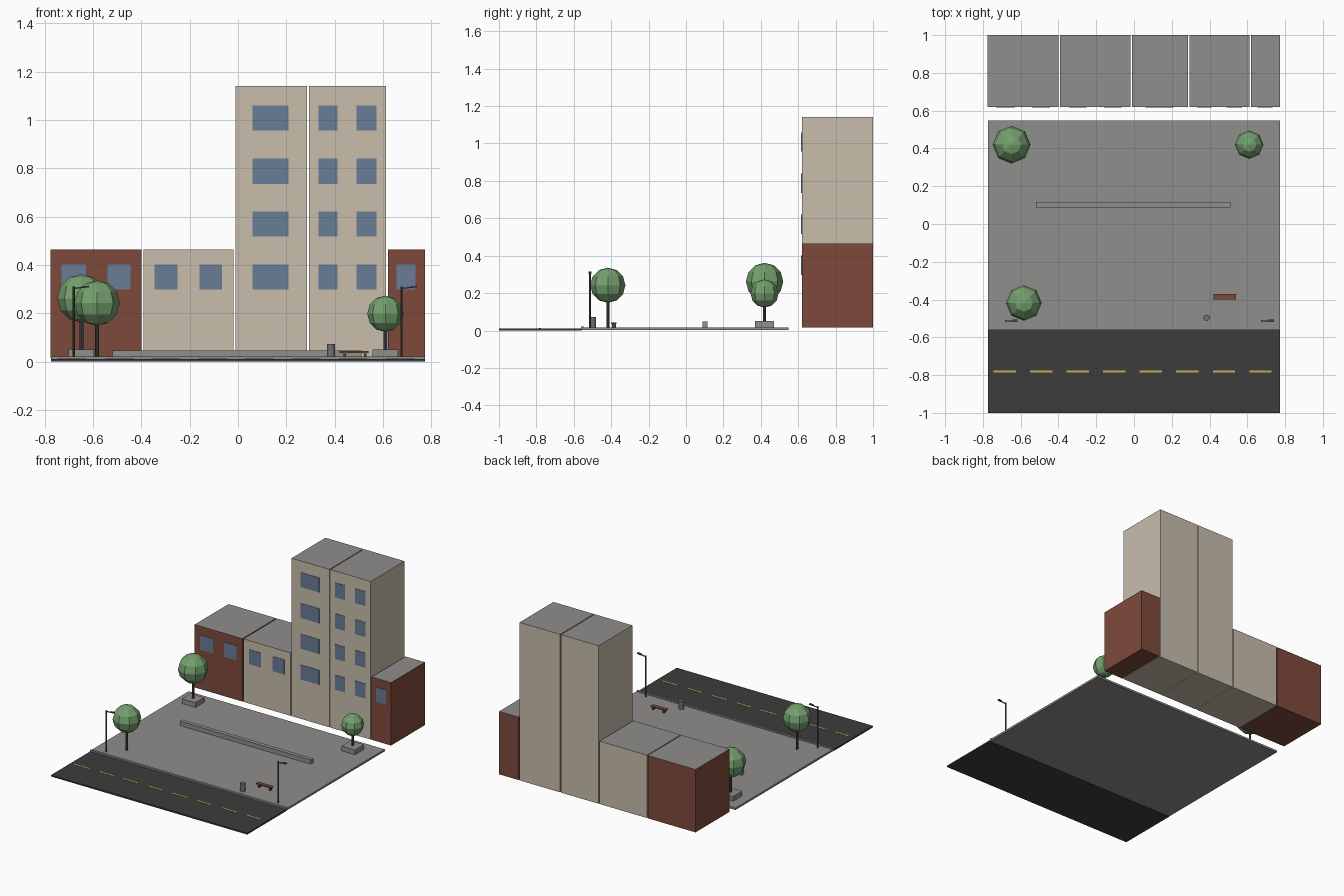
import bpy, bmesh, math
from mathutils import Vector

if "Cube" in bpy.data.objects:
    bpy.data.objects.remove(bpy.data.objects["Cube"], do_unlink=True)


def srgb(c):
    c /= 255
    return c / 12.92 if c <= 0.04045 else ((c + 0.055) / 1.055) ** 2.4


def material(name, r, g, b):
    m = bpy.data.materials.new(name)
    col = (srgb(r), srgb(g), srgb(b), 1)
    m.diffuse_color = col
    m.use_nodes = True
    m.node_tree.nodes["Principled BSDF"].inputs["Base Color"].default_value = col
    return m


CONCRETE = material("concrete grey", 143, 142, 140)
ASPHALT = material("asphalt", 60, 60, 60)
BRICK = material("brick red", 126, 74, 59)
BEIGE = material("beige plaster", 200, 190, 172)
GLASS = material("window blue", 104, 124, 150)
LEAF = material("leaf green", 116, 160, 110)
YELLOW = material("line yellow", 200, 180, 75)
METAL = material("dark metal", 75, 75, 75)
STEEL = material("bin grey", 112, 112, 112)


def finish(name, bm, *mats):
    me = bpy.data.meshes.new(name)
    bm.to_mesh(me)
    bm.free()
    for m in mats:
        me.materials.append(m)
    ob = bpy.data.objects.new(name, me)
    bpy.context.collection.objects.link(ob)
    return ob


def add_box(bm, x0, x1, y0, y1, z0, z1):
    vs = bmesh.ops.create_cube(bm, size=1)["verts"]
    for v in vs:
        v.co = Vector((x0 if v.co.x < 0 else x1,
                       y0 if v.co.y < 0 else y1,
                       z0 if v.co.z < 0 else z1))


def boxes(name, mat, *specs):
    bm = bmesh.new()
    for s in specs:
        add_box(bm, *s)
    return finish(name, bm, mat)


def cylinder(name, mat, x, y, z0, z1, r, sides=8):
    bm = bmesh.new()
    bmesh.ops.create_cone(bm, cap_ends=True, segments=sides, radius1=r,
                          radius2=r, depth=z1 - z0)
    bmesh.ops.translate(bm, verts=bm.verts, vec=(x, y, (z0 + z1) / 2))
    return finish(name, bm, mat)


# Ground: plaza, road, kerb and lane dashes
W, G = 0.773, 0.016
boxes("plaza", CONCRETE, (-W, W, -0.56, 0.548, 0.002, G))
boxes("road", ASPHALT, (-W, W, -1.0, -0.56, 0, 0.011))
boxes("kerb", CONCRETE, (-W, W, -0.561, -0.545, 0.002, 0.021))
boxes("lane_dashes", YELLOW, *[
    (-0.744 + 0.1935 * i, -0.626 + 0.1935 * i, -0.786, -0.775, 0.0105, 0.013)
    for i in range(8)])

# Buildings: grey roofs, coloured walls, thin window plates on the front
ROWS = [0.298, 0.517, 0.736, 0.956]
BUILDINGS = [
    ("left_brick_house", BRICK, -0.775, -0.399, 0.464, [(-0.73, -0.63), (-0.54, -0.444)]),
    ("left_plaster_house", BEIGE, -0.392, -0.018, 0.464, [(-0.345, -0.251), (-0.16, -0.067)]),
    ("wide_tower", BEIGE, -0.011, 0.286, 1.141, [(0.06, 0.209)]),
    ("narrow_tower", BEIGE, 0.293, 0.612, 1.141, [(0.333, 0.411), (0.49, 0.573)]),
    ("right_brick_house", BRICK, 0.62, 0.773, 0.464, [(0.655, 0.734)]),
]
for name, wall, x0, x1, top, cols in BUILDINGS:
    bm = bmesh.new()
    add_box(bm, x0, x1, 0.619, 1.0, G, top)
    bm.normal_update()
    for f in bm.faces:
        f.material_index = 1 if f.normal.z > 0.5 else 0
    finish(name, bm, wall, CONCRETE)
    rows = ROWS if top > 1 else ROWS[:1]
    boxes(name + "_windows", GLASS, *[
        (a, b, 0.616, 0.621, z, z + 0.104) for z in rows for a, b in cols])

# Low seating wall
boxes("low_wall", CONCRETE, (-0.52, 0.512, 0.087, 0.116, G, 0.047))

# Trees: faceted crown on a thin trunk, the back pair in planters
for name, x, y, z, r, planter in [
        ("back_left_tree", -0.648, 0.42, 0.262, 0.1, True),
        ("back_right_tree", 0.61, 0.42, 0.198, 0.075, True),
        ("front_tree", -0.583, -0.418, 0.242, 0.094, False)]:
    bm = bmesh.new()
    bmesh.ops.create_uvsphere(bm, u_segments=8, v_segments=6, radius=r)
    bmesh.ops.translate(bm, verts=bm.verts, vec=(x, y, z))
    finish(name + "_crown", bm, LEAF)
    cylinder(name + "_trunk", METAL, x, y, G, z - r * 0.8, 0.008)
    if planter:
        boxes(name + "_planter", CONCRETE,
              (x - 0.053, x + 0.053, y - 0.05, y + 0.05, G, 0.05))

# Street lamps: pole, rising arm and flat head
for side, x in (("left", 0.676), ("right", -0.68)):
    y = -0.513
    cylinder(side + "_lamp_pole", METAL, x, y, G, 0.31, 0.0045)
    bm = bmesh.new()
    add_box(bm, x, x + 0.05, y - 0.003, y + 0.003, 0.3, 0.305)
    add_box(bm, x + 0.036, x + 0.064, y - 0.007, y + 0.007, 0.3, 0.307)
    for v in bm.verts:
        v.co.z += (v.co.x - x) * 0.12
    finish(side + "_lamp_arm", bm, METAL)

# Bench and litter bin
boxes("bench_seat", BRICK, (0.421, 0.54, -0.4, -0.371, 0.036, 0.043))
boxes("bench_legs", METAL, *[(a - 0.005, a + 0.005, -0.396, -0.375, G, 0.036)
                             for a in (0.441, 0.526)])
cylinder("litter_bin", STEEL, 0.385, -0.497, G, 0.073, 0.017, 12)
